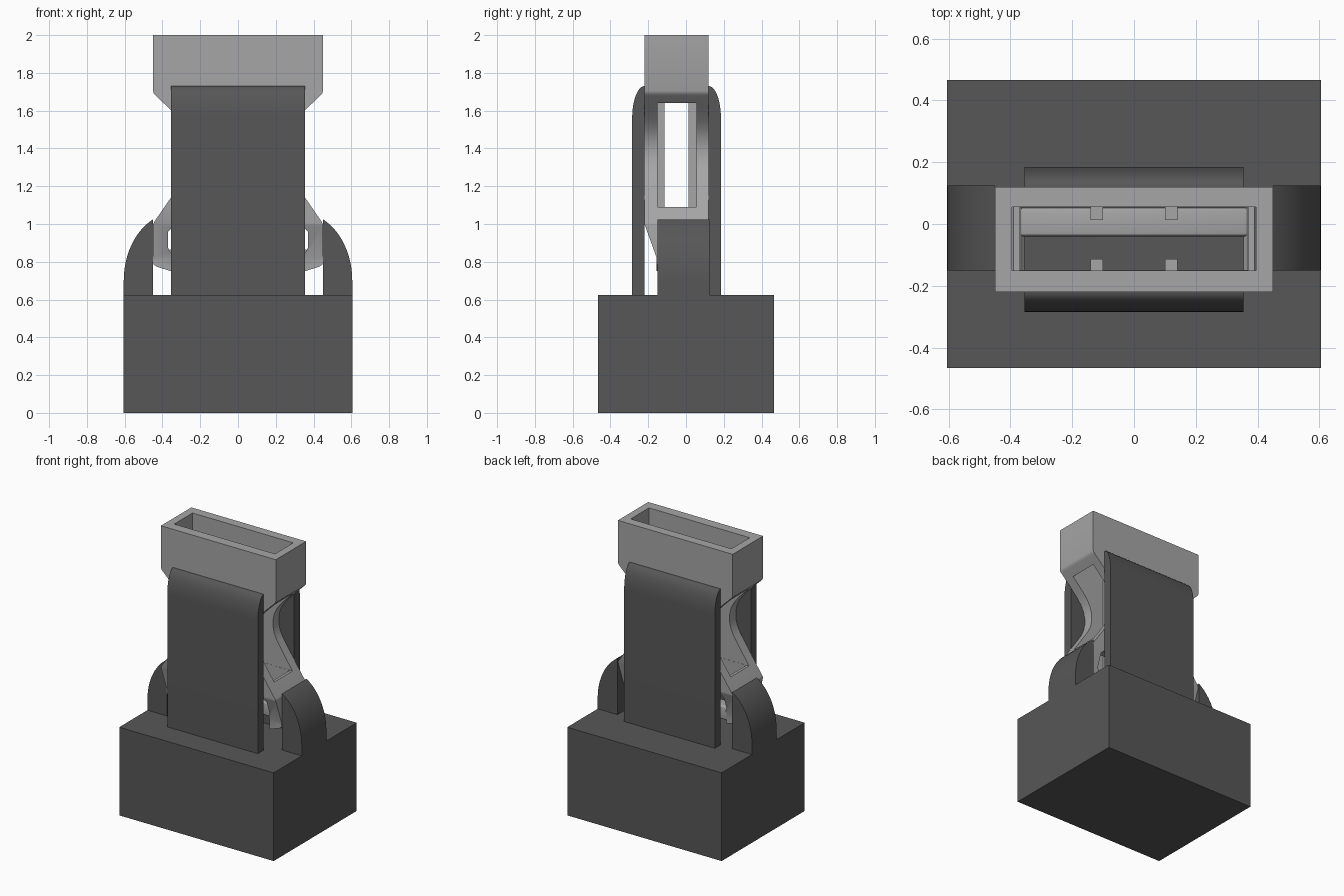
import bpy, bmesh, math

if "Cube" in bpy.data.objects:
    bpy.data.objects.remove(bpy.data.objects["Cube"], do_unlink=True)


def material(name, rgb):
    m = bpy.data.materials.new(name)
    m.use_nodes = True
    m.diffuse_color = (*rgb, 1)
    m.node_tree.nodes["Principled BSDF"].inputs["Base Color"].default_value = (*rgb, 1)
    return m


DARK = material("dark grey plastic", (0.095, 0.095, 0.095))
LIGHT = material("light grey plastic", (0.38, 0.38, 0.38))


def extrude(name, pts, lo, hi, axis, mat):
    """Extrude an outline along 'X' (outline is y,z) or 'Y' (outline is x,z)."""
    bm = bmesh.new()
    def place(p, d):
        return (d, p[0], p[1]) if axis == "X" else (p[0], d, p[1])
    a = [bm.verts.new(place(p, lo)) for p in pts]
    b = [bm.verts.new(place(p, hi)) for p in pts]
    bm.faces.new(a)
    bm.faces.new(b[::-1])
    for i in range(len(pts)):
        j = (i + 1) % len(pts)
        bm.faces.new((a[j], a[i], b[i], b[j]))
    bmesh.ops.recalc_face_normals(bm, faces=bm.faces)
    me = bpy.data.meshes.new(name)
    bm.to_mesh(me)
    bm.free()
    me.materials.append(mat)
    ob = bpy.data.objects.new(name, me)
    bpy.context.collection.objects.link(ob)
    return ob


def box(name, x, y, z, mat):
    return extrude(name, [(x[0], z[0]), (x[1], z[0]), (x[1], z[1]), (x[0], z[1])],
                   y[0], y[1], "Y", mat)


def activate(ob):
    bpy.ops.object.select_all(action="DESELECT")
    ob.select_set(True)
    bpy.context.view_layer.objects.active = ob


def boolean(ob, cutter, op):
    activate(ob)
    m = ob.modifiers.new("cut", "BOOLEAN")
    m.object, m.operation, m.solver = cutter, op, "EXACT"
    bpy.ops.object.modifier_apply(modifier=m.name)
    bpy.data.objects.remove(cutter, do_unlink=True)


def smooth(ob):
    activate(ob)
    bpy.ops.object.shade_smooth_by_angle(angle=math.radians(28))


def arc(cx, cz, rx, rz, n=12):
    """Quarter ellipse from the side (+x) up to the top."""
    return [(cx + rx * math.cos(t * math.pi / 2 / n), cz + rz * math.sin(t * math.pi / 2 / n))
            for t in range(n + 1)]


MID = -0.05  # depth centre of the socket and its guides

# Housing base
box("housing_base", (-0.605, 0.605), (-0.465, 0.465), (0, 0.625), DARK)

# Front and back guide plates with rounded top edges
plate = [(0.17, 0.61), (0.235, 0.61)] + arc(0.17, 1.56, 0.065, 0.17)
for name, s in (("front_plate", -1), ("back_plate", 1)):
    smooth(extrude(name, [(MID + s * y, z) for y, z in plate], -0.355, 0.355, "X", DARK))

# Rounded side ears: an ellipse section cut off at the inner face
ear = [(0.45, 0.625), (0.605, 0.625)]
ear += [(0.325 + 0.28 * math.cos(a), 0.70 + 0.363 * math.sin(a))
        for a in [i * math.acos(0.125 / 0.28) / 12 for i in range(13)]]
for name, s in (("left_ear", 1), ("right_ear", -1)):
    smooth(extrude(name, [(s * x, z) for x, z in ear], -0.15, 0.125, "Y", DARK))

# Socket body: collar, pinched waist, flared legs with inward feet
half = [(0.45, 2.0), (0.45, 1.705), (0.446, 1.692), (0.437, 1.682), (0.36, 1.607),
        (0.305, 1.55), (0.27, 1.505), (0.247, 1.46), (0.236, 1.41), (0.236, 1.365),
        (0.247, 1.315), (0.27, 1.268), (0.355, 1.14), (0.443, 1.012), (0.448, 1.003),
        (0.45, 0.99), (0.45, 0.80), (0.446, 0.785), (0.43, 0.774), (0.355, 0.75),
        (0.355, 0.85), (0.365, 0.86), (0.37, 0.875), (0.37, 0.96), (0.35, 0.98)]
body = extrude("socket_body", half + [(-x, z) for x, z in reversed(half)],
               -0.22, 0.12, "Y", LIGHT)

# Legs taper in depth towards the feet
side = [(0.175, 2.1), (0.17, 1.0), (0.105, 0.82), (0.105, 0.7)]
taper = [(MID - y, z) for y, z in side] + [(MID + y, z) for y, z in reversed(side)]
taper = [(max(min(y, 0.125), -0.225) if z > 1.5 else y, z) for y, z in taper]
boolean(body, extrude("taper_helper", taper, -0.6, 0.6, "X", LIGHT), "INTERSECT")

# Cavity breaks through the waist as side windows; a narrower slot opens its floor
boolean(body, box("cavity_helper", (-0.395, 0.395), (-0.15, 0.055), (1.09, 2.1), LIGHT), "DIFFERENCE")
boolean(body, box("slot_helper", (-0.37, 0.37), (-0.149, 0.054), (0.965, 1.2), LIGHT), "DIFFERENCE")
smooth(body)

# Contact ribs on the inner walls
for sx, side_name in ((1, "left"), (-1, "right")):
    x = (sx * 0.12 - 0.02, sx * 0.12 + 0.02)
    box(side_name + "_front_rib", x, (-0.16, -0.113), (1.0, 1.72), LIGHT)
    box(side_name + "_back_rib", x, (0.013, 0.065), (1.0, 1.72), LIGHT)

# Rounded crossbar joining the feet
bar = box("foot_crossbar", (-0.37, 0.37), (-0.04, 0.053), (0.77, 0.865), LIGHT)
activate(bar)
bev = bar.modifiers.new("round", "BEVEL")
bev.width, bev.segments = 0.012, 3
bpy.ops.object.modifier_apply(modifier=bev.name)
smooth(bar)
